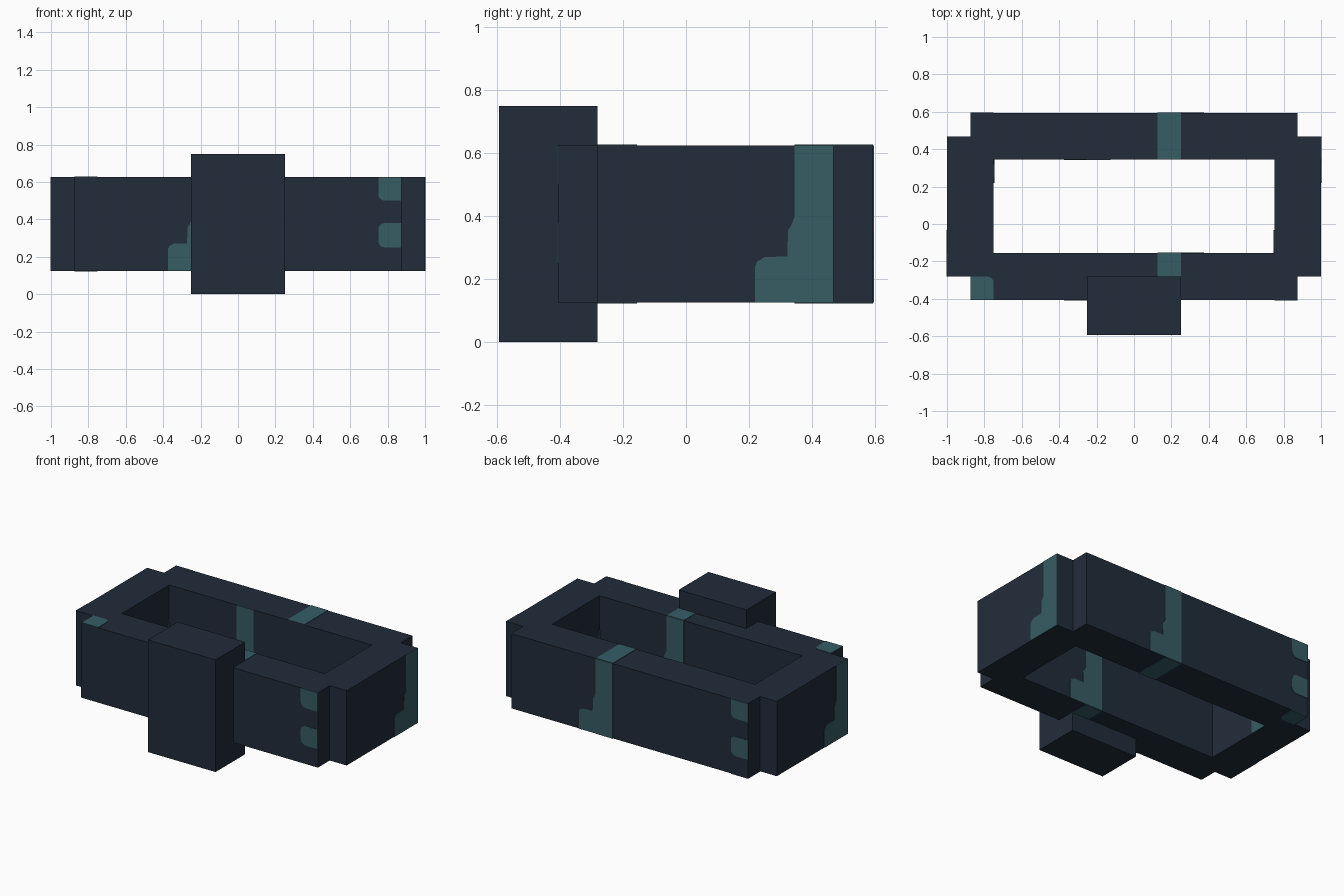
import bpy
import bmesh
import math
from mathutils import Vector

if "Cube" in bpy.data.objects:
    bpy.data.objects.remove(bpy.data.objects["Cube"], do_unlink=True)


def material(name, rgb):
    mat = bpy.data.materials.new(name)
    mat.use_nodes = True
    mat.diffuse_color = (*rgb, 1)
    mat.node_tree.nodes["Principled BSDF"].inputs["Base Color"].default_value = (*rgb, 1)
    return mat


NAVY = material("dark navy", (0.0152, 0.0252, 0.0423))
TEAL = material("muted teal", (0.037, 0.109, 0.130))

LOW, HIGH = 0.125, 0.625                              # band height range
XS = [-1, -0.875, -0.75, 0.75, 0.875, 1]
YS = [-0.406, -0.281, -0.156, 0.344, 0.469, 0.594]
THICK = 0.003


def finish(name, bm, mat):
    bmesh.ops.recalc_face_normals(bm, faces=bm.faces)
    mesh = bpy.data.meshes.new(name)
    bm.to_mesh(mesh)
    bm.free()
    mesh.materials.append(mat)
    obj = bpy.data.objects.new(name, mesh)
    bpy.context.collection.objects.link(obj)


def extrude(bm, offset):
    result = bmesh.ops.extrude_face_region(bm, geom=bm.faces[:])
    verts = [g for g in result["geom"] if isinstance(g, bmesh.types.BMVert)]
    bmesh.ops.translate(bm, verts=verts, vec=offset)


def plate(name, normal, distance, points):
    """Thin painted plate lying on the plane facing along normal."""
    n = Vector(normal)
    u = Vector((1, 0, 0)) if n.z else Vector((0, 0, 1)).cross(n)
    v = n.cross(u)
    bm = bmesh.new()
    bm.faces.new([bm.verts.new(n * distance + u * a + v * b) for a, b in points])
    extrude(bm, n * THICK)
    finish(name, bm, TEAL)


def patch(u0, u1, v0, v1, rounded="", r=0.035):
    """Rectangle outline; digits in rounded pick corners, counted from lower left."""
    points = []
    corners = [(u0, v0, 1, 1), (u1, v0, -1, 1), (u1, v1, -1, -1), (u0, v1, 1, -1)]
    for i, (x, y, sx, sy) in enumerate(corners):
        if str(i) not in rounded:
            points.append((x, y))
            continue
        for k in range(5):
            t = math.pi + math.pi / 2 * (i + k / 4)
            points.append((x + r * (sx + math.cos(t)), y + r * (sy + math.sin(t))))
    return points


# Rectangular band with notched corners and an open middle
bm = bmesh.new()
for i in range(5):
    for j in range(5):
        if (i in (0, 4) and j in (0, 4)) or (i == 2 and j == 2):
            continue
        bm.faces.new([bm.verts.new((XS[a], YS[b], LOW))
                      for a, b in ((i, j), (i + 1, j), (i + 1, j + 1), (i, j + 1))])
bmesh.ops.remove_doubles(bm, verts=bm.verts, dist=0.001)
extrude(bm, Vector((0, 0, HIGH - LOW)))
finish("band", bm, NAVY)

# Front block, overlapping the band
bm = bmesh.new()
bmesh.ops.create_cube(bm, size=1)
for vert in bm.verts:
    vert.co = (vert.co.x * 0.5, -0.4375 + vert.co.y * 0.313, 0.375 + vert.co.z * 0.75)
finish("front_block", bm, NAVY)

# Upright stripes with a stepped foot on the left
STRIPE = [(0.125, LOW), (0.125, HIGH), (0, HIGH), (0, 0.395), (-0.01, 0.37),
          (-0.02, 0.355), (-0.022, 0.272), (-0.095, 0.27), (-0.118, 0.255), (-0.125, 0.24),
          (-0.125, LOW)]
FRONT, BACK, PLUS, MINUS = (0, -1, 0), (0, 1, 0), (1, 0, 0), (-1, 0, 0)
for name, normal, distance, start in [
        ("front_outer", FRONT, 0.406, -0.25), ("back_inner", FRONT, -0.344, -0.25),
        ("back_outer", BACK, 0.594, -0.25), ("front_inner", BACK, -0.156, -0.25),
        ("left_outer", PLUS, 1, 0.344), ("right_inner", PLUS, -0.75, 0.344),
        ("right_outer", MINUS, 1, 0.156), ("left_inner", MINUS, -0.75, 0.156)]:
    plate(name + "_stripe", normal, distance, [(start + a, b) for a, b in STRIPE])

# Pairs of small patches near the ends of the long outer walls
for name, normal, distance in (("front", FRONT, 0.406), ("back", BACK, 0.594)):
    plate(name + "_upper_patch", normal, distance, patch(0.75, 0.875, 0.5, HIGH, "0"))
    plate(name + "_middle_patch", normal, distance, patch(0.75, 0.875, 0.25, 0.38, "03"))

# Stripes across the top and underside, and the corner patches
UP, DOWN = (0, 0, 1), (0, 0, -1)
for side, y0, y1 in (("front", YS[0], YS[2]), ("back", YS[3], YS[5])):
    plate(side + "_top_stripe", UP, HIGH, patch(0.125, 0.25, y0, y1))
    plate(side + "_under_stripe", DOWN, -LOW, patch(0.125, 0.25, -y1, -y0))
plate("top_corner_patch", UP, HIGH, patch(-0.875, -0.75, YS[0], YS[1], "2"))
plate("under_corner_patch", DOWN, -LOW, patch(-0.875, -0.75, -YS[5], -YS[4], "2"))
